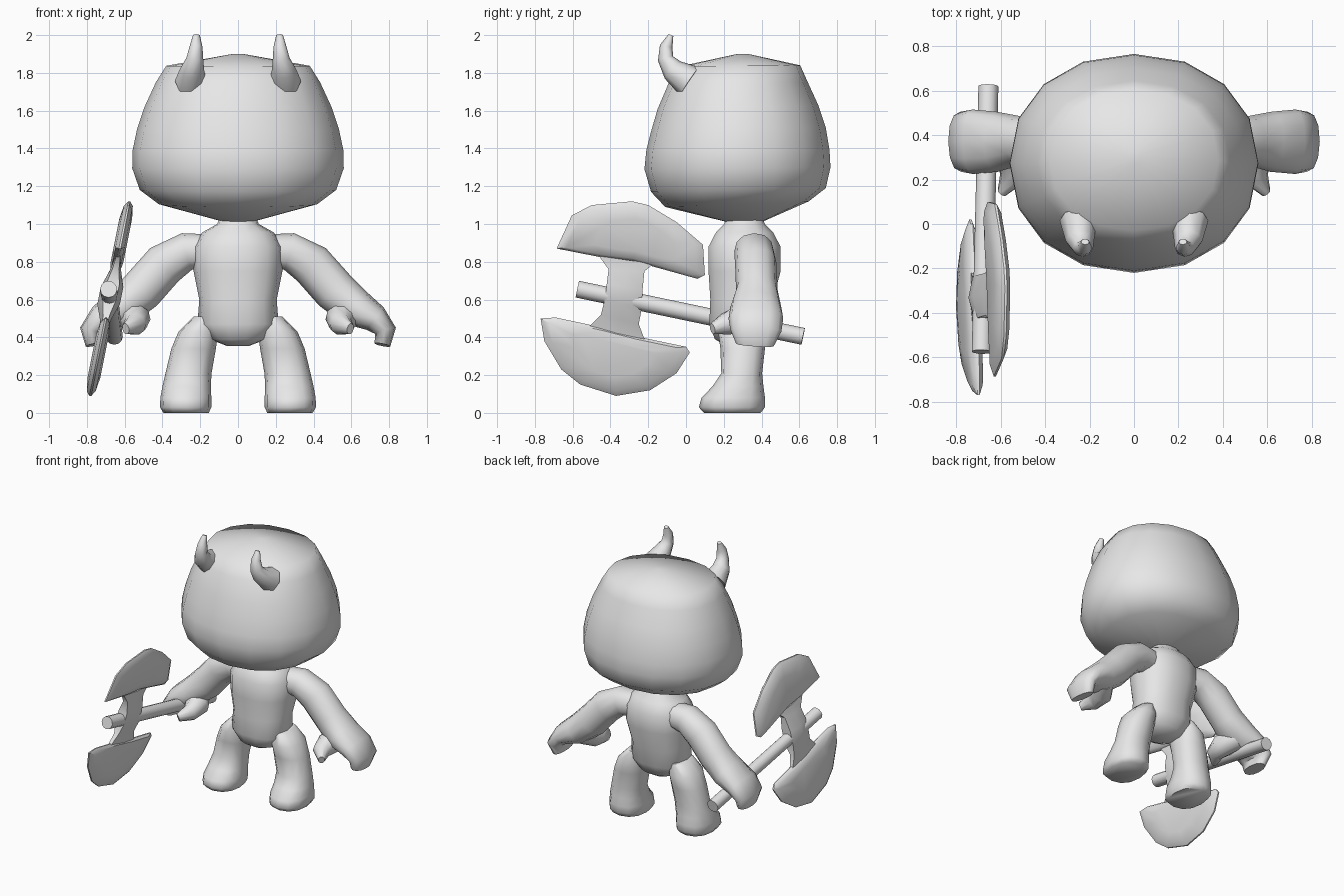
import bpy, bmesh, math
from mathutils import Vector

grey = bpy.data.materials.new("light_grey")
grey.diffuse_color = (0.8, 0.8, 0.8, 1)


def finish(name, bm, mirror=False, angle=60):
    """Turn a bmesh into a smooth-shaded object, optionally mirrored in x."""
    bmesh.ops.recalc_face_normals(bm, faces=bm.faces)
    me = bpy.data.meshes.new(name)
    bm.to_mesh(me)
    bm.free()
    me.materials.append(grey)
    ob = bpy.data.objects.new(name, me)
    bpy.context.collection.objects.link(ob)
    bpy.ops.object.select_all(action='DESELECT')
    ob.select_set(True)
    bpy.context.view_layer.objects.active = ob
    bpy.ops.object.shade_smooth_by_angle(angle=math.radians(angle))
    if mirror:
        ob.modifiers.new("mirror", 'MIRROR').use_mirror_merge = False
    return ob


def skin(rings):
    """Bridge rings of points and close both ends."""
    bm = bmesh.new()
    vs = [[bm.verts.new(p) for p in r] for r in rings]
    n = len(vs[0])
    for a, b in zip(vs, vs[1:]):
        for i in range(n):
            j = (i + 1) % n
            bm.faces.new((a[i], a[j], b[j], b[i]))
    bm.faces.new(vs[0])
    bm.faces.new(vs[-1])
    return bm


def circle(n, power=2.0):
    """Unit superellipse points."""
    pts = []
    for i in range(n):
        a = 2 * math.pi * i / n
        c, s = math.cos(a), math.sin(a)
        pts.append((math.copysign(abs(c) ** (2 / power), c),
                    math.copysign(abs(s) ** (2 / power), s)))
    return pts


def stack(name, sections, n, power=2.0, mirror=False):
    """Level rings: z, centre x, centre y, half width, half depth."""
    rings = [[(cx + rx * u, cy + ry * v, z) for u, v in circle(n, power)]
             for z, cx, cy, rx, ry in sections]
    return finish(name, skin(rings), mirror)


def tube(name, path, hint, n, power=2.0, mirror=False):
    """Rings along a path: x, y, z, radius across, radius along the hint."""
    pts = [Vector(p[:3]) for p in path]
    rings = []
    for i, p in enumerate(path):
        t = (pts[min(i + 1, len(pts) - 1)] - pts[max(i - 1, 0)]).normalized()
        b = Vector(hint)
        b = (b - t * b.dot(t)).normalized()
        a = t.cross(b)
        rings.append([pts[i] + a * p[3] * u + b * p[4] * v for u, v in circle(n, power)])
    return finish(name, skin(rings), mirror)


# Head: front y, front z, back y, back z, half width
head = [(0.22, 1.01, 0.40, 1.01, 0.07),
        (-0.11, 1.09, 0.65, 1.12, 0.42),
        (-0.185, 1.17, 0.74, 1.19, 0.52),
        (-0.22, 1.29, 0.765, 1.30, 0.56),
        (-0.21, 1.39, 0.76, 1.39, 0.558),
        (-0.185, 1.49, 0.74, 1.51, 0.535),
        (-0.15, 1.61, 0.70, 1.63, 0.495),
        (-0.09, 1.75, 0.645, 1.75, 0.435),
        (-0.03, 1.835, 0.605, 1.84, 0.38),
        (0.27, 1.90, 0.33, 1.90, 0.03)]
rings = []
for yf, zf, yb, zb, w in head:
    rings.append([(w * u, (yf + yb) / 2 + (yb - yf) / 2 * v,
                   (zf + zb) / 2 + (zb - zf) / 2 * v) for u, v in circle(16, 2.15)])
finish("head", skin(rings))

# Horns
tube("horns", [(0.25, 0.02, 1.755, 0.09, 0.085), (0.243, -0.07, 1.815, 0.062, 0.065),
               (0.228, -0.108, 1.875, 0.042, 0.045), (0.222, -0.105, 1.94, 0.034, 0.034),
               (0.22, -0.08, 2.0, 0.014, 0.018)], (1, 0, 0), 8, mirror=True)

# Torso
stack("torso", [(0.355, 0, 0.28, 0.06, 0.07), (0.39, 0, 0.28, 0.15, 0.13),
                (0.47, 0, 0.285, 0.215, 0.165), (0.60, 0, 0.295, 0.205, 0.17),
                (0.75, 0, 0.31, 0.235, 0.195), (0.88, 0, 0.31, 0.235, 0.195),
                (0.955, 0, 0.31, 0.19, 0.155), (1.0, 0, 0.31, 0.11, 0.11),
                (1.05, 0, 0.31, 0.09, 0.09)], 14, 2.3)

# Legs with feet
stack("legs", [(0.0, 0.275, 0.245, 0.12, 0.15), (0.03, 0.277, 0.243, 0.136, 0.175),
               (0.08, 0.276, 0.25, 0.135, 0.168), (0.14, 0.272, 0.275, 0.128, 0.135),
               (0.21, 0.262, 0.295, 0.122, 0.108), (0.34, 0.235, 0.30, 0.118, 0.118),
               (0.43, 0.21, 0.30, 0.105, 0.13), (0.51, 0.175, 0.30, 0.06, 0.1)],
      12, 2.3, mirror=True)

# Arms with curled hands
tube("arms", [(0.14, 0.35, 0.855, 0.09, 0.09), (0.27, 0.36, 0.855, 0.1, 0.105),
              (0.39, 0.37, 0.785, 0.115, 0.11), (0.51, 0.375, 0.65, 0.115, 0.11),
              (0.615, 0.37, 0.56, 0.105, 0.135), (0.725, 0.37, 0.50, 0.075, 0.145),
              (0.78, 0.37, 0.435, 0.058, 0.135), (0.765, 0.365, 0.36, 0.042, 0.1)],
     (0, 1, 0), 12, 2.2, mirror=True)

# Thumbs
tube("thumbs", [(0.59, 0.37, 0.54, 0.08, 0.09), (0.545, 0.29, 0.495, 0.085, 0.08),
                (0.545, 0.21, 0.47, 0.06, 0.06), (0.595, 0.14, 0.445, 0.022, 0.03)],
     (0, 0, 1), 10, mirror=True)

# Axe handle
tube("axe_handle", [(-0.685, -0.575, 0.655, 0.045, 0.045),
                    (-0.655, 0.62, 0.405, 0.045, 0.045)], (0, 0, 1), 12)


def lean(z):
    """The axe head tilts sideways with height."""
    return -0.68 + (z - 0.6) * 0.2


# Axe neck: z at front, z at back, y front, y back, half thickness
neck = [(0.45, 0.39, -0.52, -0.22, 0.018), (0.52, 0.47, -0.45, -0.25, 0.03),
        (0.60, 0.55, -0.43, -0.235, 0.06), (0.68, 0.65, -0.42, -0.23, 0.06),
        (0.76, 0.75, -0.41, -0.22, 0.03), (0.83, 0.79, -0.46, -0.17, 0.018)]
rings = []
for zf, zb, yf, yb, t in neck:
    zm, ym = (zf + zb) / 2, (yf + yb) / 2
    rings.append([(lean(z) + s * t * k, y, z) for y, z, s, k in
                  ((yf, zf, -1, .6), (ym, zm, -1, 1), (yb, zb, -1, .6),
                   (yb, zb, 1, .6), (ym, zm, 1, 1), (yf, zf, 1, .6))])
finish("axe_neck", skin(rings), angle=45)

# Axe blades: lens-shaped plates from a side outline
upper = [(-0.685, 0.87), (-0.605, 1.045), (-0.5, 1.10), (-0.285, 1.12), (-0.2, 1.10),
         (-0.05, 1.01), (0.09, 0.89), (0.10, 0.73), (0.06, 0.71), (-0.12, 0.76),
         (-0.285, 0.805), (-0.455, 0.825)]
lower = [(-0.77, 0.50), (-0.75, 0.38), (-0.66, 0.23), (-0.56, 0.15), (-0.37, 0.09),
         (-0.19, 0.12), (-0.05, 0.21), (0.02, 0.32), (0.0, 0.35), (-0.24, 0.40),
         (-0.455, 0.455), (-0.69, 0.505)]
for name, outline in (("axe_blade_upper", upper), ("axe_blade_lower", lower)):
    cy = sum(p[0] for p in outline) / len(outline)
    cz = sum(p[1] for p in outline) / len(outline)
    rings = []
    for k, t in ((0.55, -0.034), (0.88, -0.024), (1, -0.005),
                 (1, 0.005), (0.88, 0.024), (0.55, 0.034)):
        ring = []
        for y, z in outline:
            yy, zz = cy + (y - cy) * k, cz + (z - cz) * k
            ring.append((lean(zz) + t, yy, zz))
        rings.append(ring)
    finish(name, skin(rings), angle=40)
